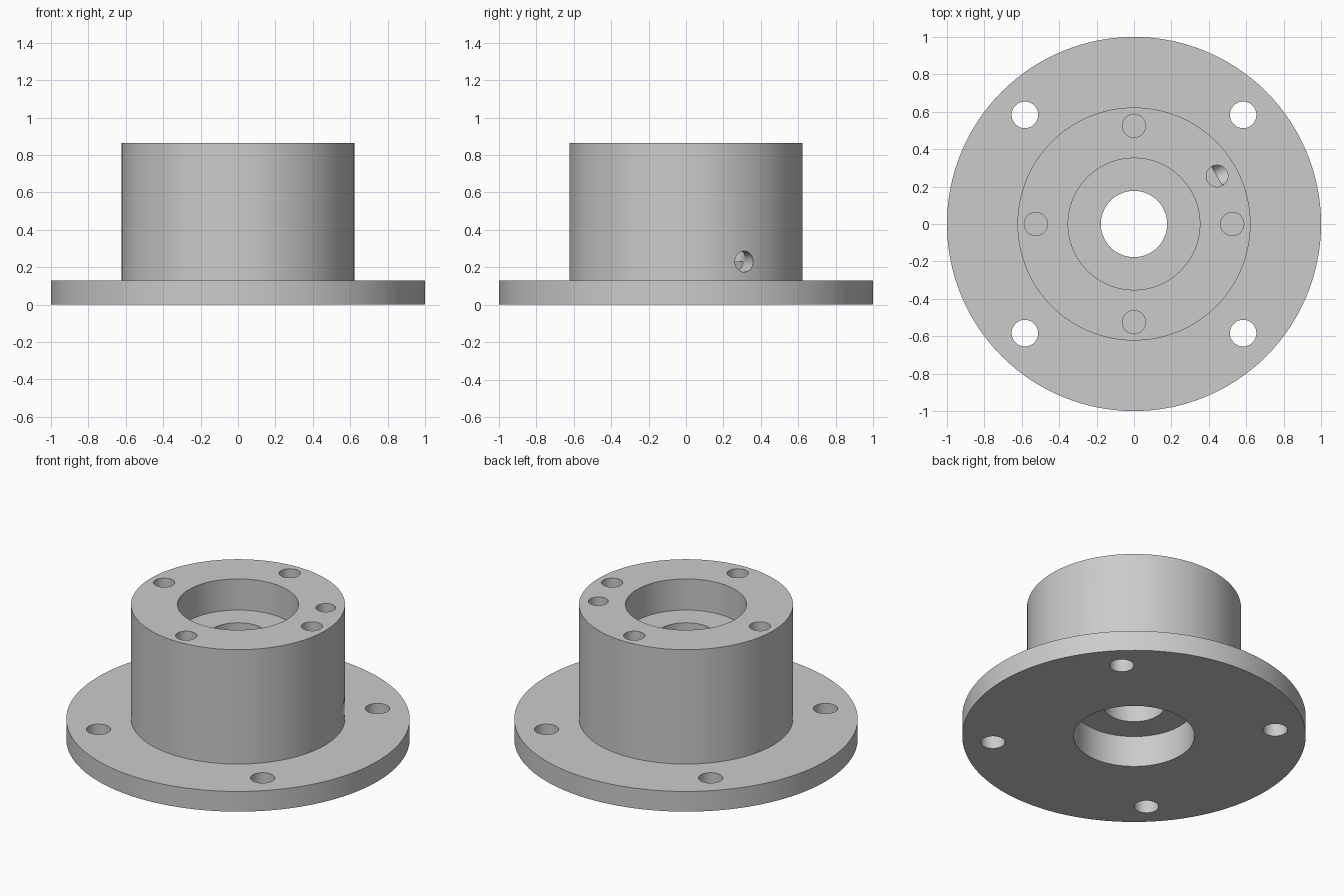
import bpy
import bmesh
from math import cos, sin, pi, radians
from mathutils import Matrix, Vector

cube = bpy.data.objects.get("Cube")
if cube:
    bpy.data.objects.remove(cube, do_unlink=True)

# Single metal colour
metal = bpy.data.materials.new("plain grey metal")
metal.use_nodes = True
grey = (0.6, 0.6, 0.6, 1)
metal.diffuse_color = grey
metal.node_tree.nodes["Principled BSDF"].inputs["Base Color"].default_value = grey

FLANGE_TOP, HUB_TOP = 0.13, 0.865
HUB_R, RECESS_R, BORE_R = 0.623, 0.352, 0.177
RECESS_DEPTH = 0.2


def new_object(name, bm):
    bmesh.ops.recalc_face_normals(bm, faces=bm.faces)
    mesh = bpy.data.meshes.new(name)
    bm.to_mesh(mesh)
    bm.free()
    mesh.materials.append(metal)
    obj = bpy.data.objects.new(name, mesh)
    bpy.context.collection.objects.link(obj)
    return obj


def lathe(name, profile, steps=128):
    """Revolve a closed (radius, z) profile around the z axis."""
    bm = bmesh.new()
    verts = [bm.verts.new((r, 0, z)) for r, z in profile]
    edges = [bm.edges.new((v, verts[i - 1])) for i, v in enumerate(verts)]
    bmesh.ops.spin(bm, geom=verts + edges, cent=(0, 0, 0), axis=(0, 0, 1),
                   angle=2 * pi, steps=steps, use_merge=True)
    bmesh.ops.remove_doubles(bm, verts=bm.verts, dist=1e-5)
    return new_object(name, bm)


def drill(target, start, end, radius):
    """Cut a round hole running from start to end."""
    start, end = Vector(start), Vector(end)
    axis = end - start
    turn = axis.to_track_quat('Z', 'Y').to_matrix().to_4x4()
    bm = bmesh.new()
    bmesh.ops.create_cone(bm, cap_ends=True, segments=40, radius1=radius,
                          radius2=radius, depth=axis.length,
                          matrix=Matrix.Translation((start + end) / 2) @ turn)
    cutter = new_object("hole_cutter", bm)
    cutter.hide_render = True
    mod = target.modifiers.new("hole", 'BOOLEAN')
    mod.operation = 'DIFFERENCE'
    mod.solver = 'EXACT'
    mod.object = cutter
    bpy.ops.object.modifier_apply(modifier=mod.name)
    bpy.data.objects.remove(cutter, do_unlink=True)


def polar(radius, degrees, z):
    a = radians(degrees)
    return (radius * cos(a), radius * sin(a), z)


# Flange and hub with a stepped bore, recessed at both ends
body = lathe("flanged_hub", [
    (BORE_R, RECESS_DEPTH), (RECESS_R, RECESS_DEPTH), (RECESS_R, 0),
    (1, 0), (1, FLANGE_TOP), (HUB_R, FLANGE_TOP), (HUB_R, HUB_TOP),
    (RECESS_R, HUB_TOP), (RECESS_R, HUB_TOP - RECESS_DEPTH),
    (BORE_R, HUB_TOP - RECESS_DEPTH)])
bpy.ops.object.select_all(action='DESELECT')
body.select_set(True)
bpy.context.view_layer.objects.active = body

for quarter in range(0, 360, 90):
    # Through holes in the flange
    drill(body, polar(0.825, quarter + 45, -0.1),
          polar(0.825, quarter + 45, 0.3), 0.071)
    # Blind screw holes in the hub top
    drill(body, polar(0.525, quarter, HUB_TOP - 0.3),
          polar(0.525, quarter, HUB_TOP + 0.1), 0.062)

# Port: a vertical passage that meets a radial outlet in the hub side
PORT_Z, PORT_R = 0.23, 0.513
drill(body, polar(PORT_R, 30, PORT_Z), polar(PORT_R, 30, HUB_TOP + 0.1), 0.058)
drill(body, polar(PORT_R, 30, PORT_Z), polar(0.75, 30, PORT_Z), 0.056)

bpy.ops.object.shade_smooth_by_angle(angle=radians(30))
